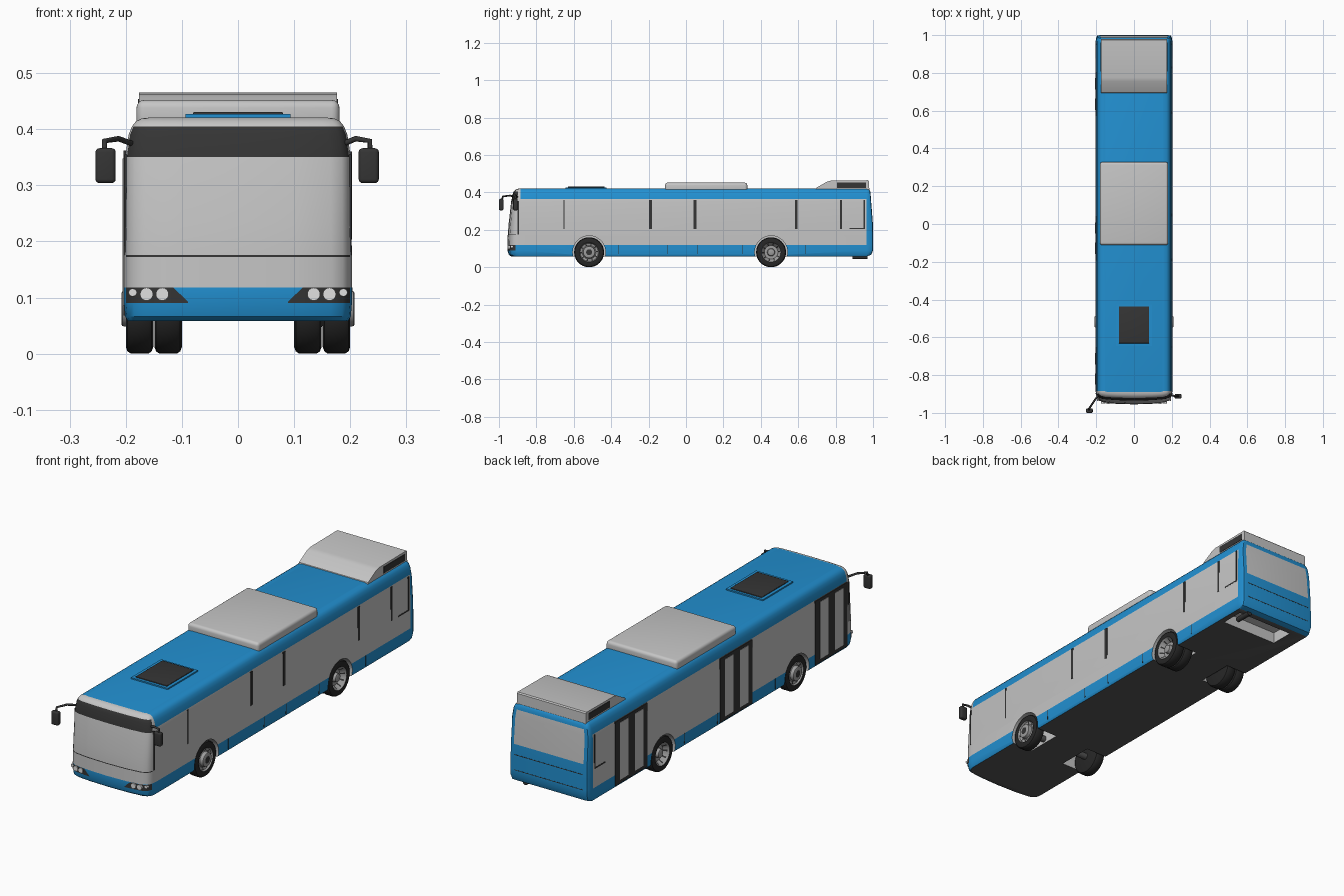
import bpy, bmesh, math
from mathutils import Matrix, Vector

if "Cube" in bpy.data.objects:
    bpy.data.objects.remove(bpy.data.objects["Cube"])


def material(name, r, g, b):
    m = bpy.data.materials.new(name)
    m.diffuse_color = (r, g, b, 1)
    m.use_nodes = True
    m.node_tree.nodes["Principled BSDF"].inputs["Base Color"].default_value = m.diffuse_color
    return m


MATS = [material("blue_paint", 0.016, 0.28, 0.64), material("light_grey", 0.56, 0.56, 0.56),
        material("dark_trim", 0.035, 0.035, 0.035), material("tyre_black", 0.02, 0.02, 0.02),
        material("underbody_grey", 0.09, 0.09, 0.09), material("rim_grey", 0.34, 0.34, 0.34),
        material("lamp_white", 0.75, 0.75, 0.75)]
BLUE, GREY, DARK, TYRE, UNDER, RIM, LAMP = range(7)


def finish(name, bm, mat=None, smooth=True):
    bmesh.ops.recalc_face_normals(bm, faces=bm.faces)
    me = bpy.data.meshes.new(name)
    if mat is not None:
        for f in bm.faces:
            f.material_index = mat
    bm.to_mesh(me)
    bm.free()
    for m in MATS:
        me.materials.append(m)
    ob = bpy.data.objects.new(name, me)
    bpy.context.collection.objects.link(ob)
    if smooth:
        bpy.ops.object.select_all(action='DESELECT')
        ob.select_set(True)
        bpy.context.view_layer.objects.active = ob
        bpy.ops.object.shade_smooth_by_angle(angle=math.radians(35))
    return ob


def box(name, x, y, z, mat, bevel=0):
    """Box from (min, max) ranges, optionally rounded."""
    bm = bmesh.new()
    bmesh.ops.create_cube(bm, size=1)
    for v in bm.verts:
        v.co = [(lo + hi) / 2 + c * (hi - lo) for c, (lo, hi) in zip(v.co, (x, y, z))]
    if bevel:
        bmesh.ops.bevel(bm, geom=bm.edges[:], offset=bevel, segments=4, profile=0.5, affect='EDGES')
    return finish(name, bm, mat, bevel > 0)


def side_plate(name, s, y, z, mat, out=0.2045):
    return box(name, sorted((s * (out - 0.008), s * out)), y, z, mat)


def cylinder(name, centre, r, depth, axis, mat, seg=32):
    bm = bmesh.new()
    rot = Vector((0, 0, 1)).rotation_difference(Vector(axis)).to_matrix().to_4x4()
    bmesh.ops.create_cone(bm, cap_ends=True, segments=seg, radius1=r, radius2=r, depth=depth,
                          matrix=Matrix.Translation(centre) @ rot)
    return finish(name, bm, mat)


# Body shell: plan outlines stacked by height (z, half width, front y, rear y)
FRONT = [(0, 0), (0.5, 0.05), (0.82, 0.17), (0.92, 0.32), (0.96, 0.46), (0.985, 0.66), (1, 1)]
REAR = [(1, 0), (0.99, 0.6), (0.96, 0.92), (0.88, 1), (0, 1)]
YF, YR = -0.885, 0.965
LEVELS = [(0.058, 0.196, -0.935, 0.968), (0.066, 0.201, -0.947, 0.99), (0.09, 0.203, -0.955, 1.0),
          (0.118, 0.203, -0.955, 1.0), (0.172, 0.203, -0.953, 1.0), (0.176, 0.203, -0.953, 1.0),
          (0.235, 0.202, -0.948, 0.999), (0.35, 0.201, -0.935, 0.99), (0.364, 0.199, -0.932, 0.989),
          (0.39, 0.195, -0.927, 0.987), (0.405, 0.189, -0.921, 0.985), (0.414, 0.182, -0.912, 0.98),
          (0.419, 0.172, -0.902, 0.975), (0.421, 0.155, -0.89, 0.968)]


def outline(w, f, r):
    half = [(k * w, f + t * (YF - f)) for k, t in FRONT] + [(k * w, YR + t * (r - YR)) for k, t in REAR]
    return half + [(-x, y) for x, y in half[-2:0:-1]]


def body_colour(c):
    if c.z < 0.118:
        return BLUE
    if c.y < YF - 0.001:
        dark = c.y < -0.898 and (0.35 < c.z < 0.405 or 0.172 < c.z < 0.176)
        return DARK if dark else GREY
    if c.y > YR + 0.002:
        return GREY if abs(c.x) < 0.15 and 0.235 < c.z < 0.39 else BLUE
    return GREY if c.z < 0.364 else BLUE


bm = bmesh.new()
rings = [[bm.verts.new((x, y, z)) for x, y in outline(w, f, r)] for z, w, f, r in LEVELS]
n = len(rings[0])
for a, b in zip(rings, rings[1:]):
    for i in range(n):
        j = (i + 1) % n
        face = bm.faces.new((a[i], a[j], b[j], b[i]))
        face.material_index = body_colour(face.calc_center_median())
bm.faces.new(rings[0]).material_index = UNDER
bm.faces.new(rings[-1]).material_index = BLUE
body = finish("body_shell", bm, smooth=False)

# Wheel wells and engine bay cut from the body
WHEEL_Y = {"front": -0.518, "rear": 0.455}
cutters = [box("engine_bay_cutter", (-0.12, 0.17), (0.83, 0.94), (0.0, 0.11), GREY)]
for y in WHEEL_Y.values():
    for s in (-1, 1):
        cutters.append(cylinder("well_cutter", (s * 0.175, y, 0.08), 0.088, 0.17, (1, 0, 0), GREY, 48))
bpy.context.view_layer.objects.active = body
for c in cutters:
    m = body.modifiers.new("cut", 'BOOLEAN')
    m.operation, m.solver, m.object = 'DIFFERENCE', 'EXACT', c
    bpy.ops.object.modifier_apply(modifier=m.name)
    bpy.data.objects.remove(c)
bpy.ops.object.select_all(action='DESELECT')
body.select_set(True)
bpy.ops.object.shade_smooth_by_angle(angle=math.radians(35))


# Wheels: lathed profiles of (outward offset, radius, colour of next band)
def lathe(name, prof, x, y, s, seg=40):
    bm = bmesh.new()
    rows = [[bm.verts.new((s * (x + d), y + r * math.cos(2 * math.pi * i / seg),
                           0.08 + r * math.sin(2 * math.pi * i / seg))) for i in range(seg)]
            for d, r, _ in prof]
    for k in range(len(prof) - 1):
        for i in range(seg):
            j = (i + 1) % seg
            f = bm.faces.new((rows[k][i], rows[k][j], rows[k + 1][j], rows[k + 1][i]))
            m = prof[k][2]
            f.material_index = m if m >= 0 else (DARK if i % 4 == 0 else RIM)  # -1: vented band
    bmesh.ops.remove_doubles(bm, verts=bm.verts, dist=1e-5)
    return finish(name, bm)


TREAD = [(-0.049, 0, TYRE), (-0.049, 0.068, TYRE), (-0.046, 0.076, TYRE), (-0.04, 0.08, TYRE),
         (-0.009, 0.08, TYRE), (-0.003, 0.076, TYRE), (0, 0.068, TYRE)]
HUBS = {"front": [(-0.001, 0.052, RIM), (-0.008, 0.048, -1), (-0.011, 0.037, RIM), (-0.009, 0.033, RIM),
                  (0.006, 0.031, RIM), (0.008, 0.027, RIM), (0.008, 0.016, DARK), (0.008, 0, DARK)],
        "rear": [(-0.001, 0.052, RIM), (-0.008, 0.048, -1), (-0.025, 0.036, RIM), (-0.025, 0.021, RIM),
                 (-0.01, 0.018, RIM), (-0.008, 0.014, RIM), (-0.008, 0, RIM)]}
for s, side in ((-1, "left"), (1, "right")):
    for end, y in WHEEL_Y.items():
        lathe(f"{end}_wheel_{side}", TREAD + HUBS[end], 0.2, y, s)
    lathe(f"inner_rear_tyre_{side}", TREAD + [(0, 0, TYRE)], 0.149, WHEEL_Y["rear"], s)

# Doors on the left side: dark frame with two glazed leaves
for name, y0, y1 in (("front", -0.883, -0.65), ("middle", -0.192, 0.042), ("rear", 0.572, 0.805)):
    side_plate(f"{name}_door", -1, (y0, y1), (0.068, 0.362), DARK)
    mid = (y0 + y1) / 2
    for k in (-1, 1):
        c = mid + k * 0.054
        side_plate(f"{name}_door_pane", -1, (c - 0.03, c + 0.03), (0.085, 0.348), GREY, 0.206)

# Window pillars on the right side, corner window outline and skirt seams
for y, w in ((-0.652, 0.006), (-0.19, 0.014), (0.047, 0.016), (0.59, 0.014), (0.828, 0.01)):
    side_plate("window_pillar", 1, (y - w / 2, y + w / 2), (0.205, 0.36), DARK, 0.2035)
for s in (-1, 1):
    side_plate("corner_window_edge", s, (0.948, 0.956), (0.205, 0.36), DARK, 0.2035)
    side_plate("corner_window_sill", s, (0.875, 0.956), (0.203, 0.209), DARK, 0.2035)
    side_plate("cab_seam", s, (-0.9, -0.894), (0.176, 0.355), DARK, 0.2025)
    for y in (-0.36, -0.1, 0.06, 0.3, 0.64):
        side_plate("skirt_seam", s, (y - 0.0015, y + 0.0015), (0.07, 0.118), DARK, 0.2038)
for z in (0.115, 0.185):
    box("rear_panel_seam", (-0.175, 0.175), (0.99, 1.0006), (z, z + 0.003), DARK)


# Headlight panels following the curved front, with round lamps
def front_y(x):
    k = x / 0.203
    for (a, ta), (b, tb) in zip(FRONT, FRONT[1:]):
        if k <= b:
            return -0.955 + (ta + (tb - ta) * (k - a) / (b - a)) * (YF + 0.955)


for s, side in ((-1, "left"), (1, "right")):
    bm = bmesh.new()
    cols = []
    for x in (0.089, 0.1015, 0.116, 0.1665, 0.1868, 0.1949, 0.2):
        top = min(0.118, 0.091 + (x - 0.088))
        cols.append([bm.verts.new((s * x, front_y(x) - 0.002, z)) for z in (0.09, top)])
    for a, b in zip(cols, cols[1:]):
        bm.faces.new((a[0], b[0], b[1], a[1]))
    finish(f"headlight_panel_{side}", bm, DARK)
    for x, r in ((0.135, 0.0115), (0.163, 0.0115), (0.188, 0.007)):
        cylinder(f"headlight_{side}", (s * x, front_y(x) - 0.001, 0.106 + (r < 0.01) * 0.003), r, 0.012,
                 (0, 1, 0), LAMP, 24)

# Roof: air conditioning pod, hatch and rear engine pod with grilles
box("roof_pod", (-0.181, 0.181), (-0.112, 0.328), (0.4, 0.452), GREY, 0.014)
box("hatch_frame", (-0.094, 0.094), (-0.645, -0.425), (0.41, 0.427), BLUE)
box("hatch_panel", (-0.08, 0.08), (-0.632, -0.436), (0.415, 0.431), DARK, 0.003)
bm = bmesh.new()
prof = [(0.69, 0.412), (0.695, 0.424), (0.755, 0.458), (0.775, 0.463), (0.974, 0.465), (0.979, 0.46), (0.98, 0.412)]
ends = [[bm.verts.new((x, y, z)) for y, z in prof] for x in (-0.176, 0.176)]
for e in ends:
    bm.faces.new(e)
for i in range(len(prof)):
    j = (i + 1) % len(prof)
    bm.faces.new((ends[0][i], ends[0][j], ends[1][j], ends[1][i]))
finish("engine_pod", bm, GREY)
for s in (-1, 1):
    side_plate("engine_pod_grille", s, (0.808, 0.962), (0.424, 0.454), DARK, 0.178)

# Mirrors on bent arms; the left one reaches further forward
for side, pts, cx, cy in (
        ("left", [(-0.185, -0.9, 0.373), (-0.213, -0.94, 0.383), (-0.238, -0.978, 0.379), (-0.238, -0.986, 0.355)], -0.236, -0.988),
        ("right", [(0.185, -0.9, 0.373), (0.21, -0.91, 0.383), (0.235, -0.911, 0.379), (0.235, -0.911, 0.355)], 0.233, -0.912)):
    cu = bpy.data.curves.new(f"mirror_arm_{side}", 'CURVE')
    cu.dimensions, cu.bevel_depth, cu.bevel_resolution, cu.use_fill_caps = '3D', 0.005, 2, True
    sp = cu.splines.new('POLY')
    sp.points.add(len(pts) - 1)
    for p, co in zip(sp.points, pts):
        p.co = (*co, 1)
    cu.materials.append(MATS[DARK])
    bpy.context.collection.objects.link(bpy.data.objects.new(f"mirror_arm_{side}", cu))
    box(f"mirror_{side}", (cx - 0.018, cx + 0.018), (cy - 0.012, cy + 0.012), (0.304, 0.366), DARK, 0.007)

# Underside: axles and exhaust
for end, y in WHEEL_Y.items():
    cylinder(f"{end}_axle", (0, y, 0.08), 0.015, 0.3, (1, 0, 0), UNDER, 16)
cylinder("exhaust_pipe", (0.14, 0.93, 0.055), 0.012, 0.08, (0, 1, 0), DARK, 16)
